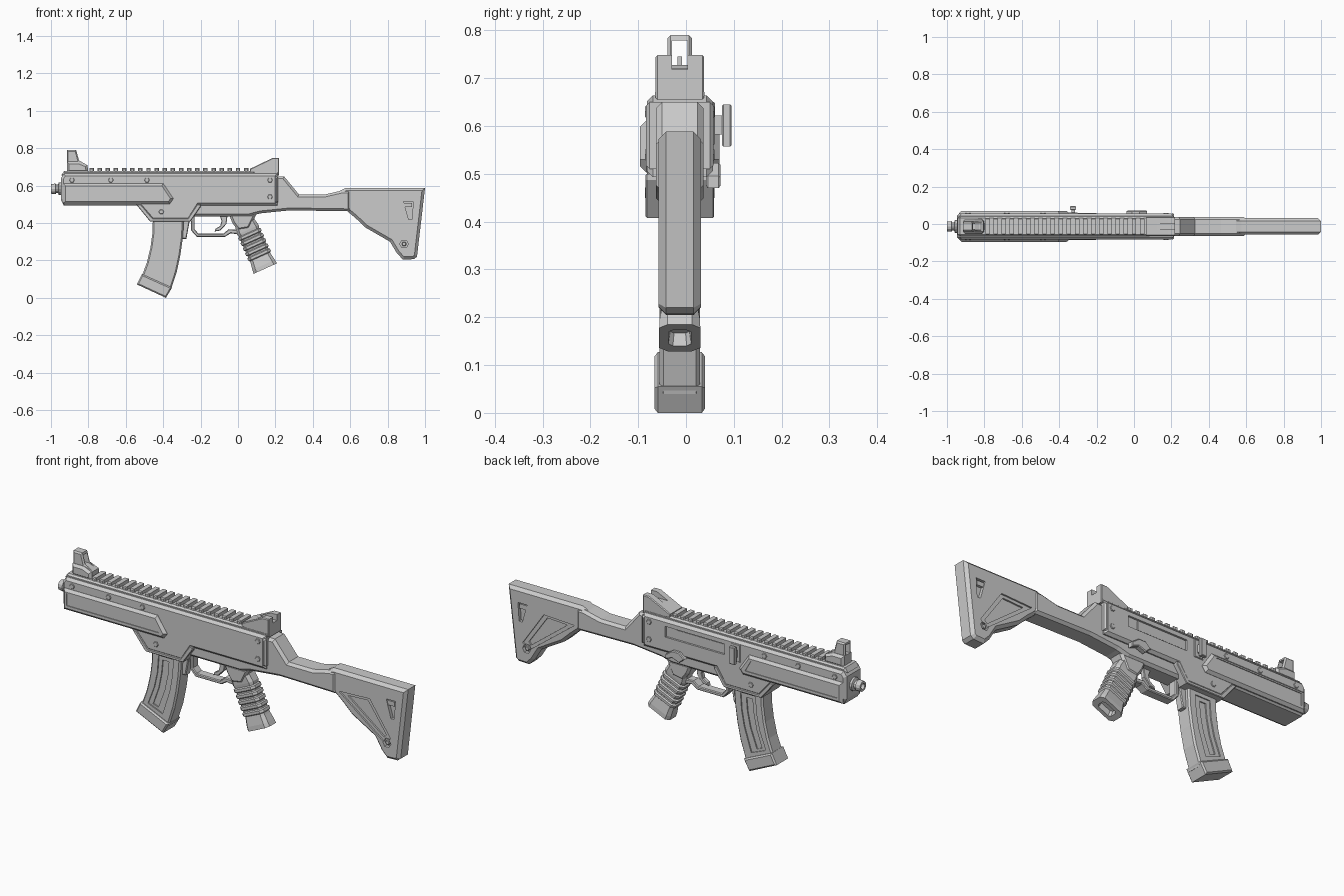
import bpy, bmesh
from math import cos, sin, pi
from mathutils import Vector

C = -0.013  # y of the weapon's centre plane


def finish(name, bm):
    bmesh.ops.recalc_face_normals(bm, faces=bm.faces)
    me = bpy.data.meshes.new(name)
    bm.to_mesh(me)
    bm.free()
    ob = bpy.data.objects.new(name, me)
    bpy.context.collection.objects.link(ob)
    return ob


def plate(name, pts, half=0.0, bevel=0.0, span=None):
    """Extrude an x-z profile along y; chamfer the rims of both caps."""
    y0, y1 = span if span else (-half, half)
    bm = bmesh.new()
    a = [bm.verts.new((x, C + y0, z)) for x, z in pts]
    b = [bm.verts.new((x, C + y1, z)) for x, z in pts]
    caps = [bm.faces.new(a), bm.faces.new(b[::-1])]
    n = len(pts)
    for i in range(n):
        j = (i + 1) % n
        bm.faces.new((a[i], b[i], b[j], a[j]))
    bmesh.ops.recalc_face_normals(bm, faces=bm.faces)
    if bevel:
        edges = list({e for f in caps for e in f.edges})
        bmesh.ops.bevel(bm, geom=edges, offset=bevel, segments=1,
                        profile=0.5, affect='EDGES', clamp_overlap=True)
    return finish(name, bm)


def box(name, x0, x1, y0, y1, z0, z1, bevel=0.0):
    return plate(name, [(x0, z0), (x1, z0), (x1, z1), (x0, z1)], bevel=bevel, span=(y0, y1))


def cut(ob, cutter):
    m = ob.modifiers.new("cut", 'BOOLEAN')
    m.operation, m.solver, m.object = 'DIFFERENCE', 'EXACT', cutter
    bpy.context.view_layer.objects.active = ob
    bpy.ops.object.modifier_apply(modifier=m.name)
    bpy.data.objects.remove(cutter)


def recess(ob, pts, half, depth, sides=(-1, 1)):
    for s in sides:
        span = sorted((s * (half - depth), s * (half + 0.05)))
        cut(ob, plate("cutter", pts, span=span))


def ngon(x, z, r, n=6):
    return [(x + r * cos(2 * pi * i / n), z + r * sin(2 * pi * i / n)) for i in range(n)]


def loft(name, rings):
    bm = bmesh.new()
    loops = [[bm.verts.new(p) for p in ring] for ring in rings]
    n = len(loops[0])
    for a, b in zip(loops, loops[1:]):
        for i in range(n):
            j = (i + 1) % n
            bm.faces.new((a[i], a[j], b[j], b[i]))
    bm.faces.new(loops[0])
    bm.faces.new(loops[-1])
    return finish(name, bm)


# Receiver shell with magazine well
shell = plate("receiver_shell", [(-.947, .525), (-.932, .495), (-.53, .495), (-.46, .414), (-.26, .414),
              (-.21, .493), (.21, .493), (.21, .664), (-.93, .664), (-.947, .64)], .069, .013)
recess(shell, [(-.26, .575), (.08, .575), (.08, .63), (-.26, .63)], .069, .01, (1,))
box("bolt_cover", -.255, .02, .05, .063, .58, .625)

# Handguard side panels
guard = plate("handguard_panels", [(-.935, .503), (-.365, .503), (-.345, .53), (-.40, .612), (-.935, .612)],
              .083, .013)
recess(guard, [(-.91, .53), (-.385, .53), (-.42, .592), (-.91, .592)], .083, .004)
plate("magwell_rim", [(-.545, .5), (-.47, .408), (-.255, .408), (-.2, .487), (-.2, .5), (-.218, .5),
                      (-.268, .424), (-.455, .424), (-.52, .5)], .072, .003)

# Screws on both sides
for i, (x, z) in enumerate([(-.888, .63), (-.68, .63), (-.487, .63), (.171, .63), (.171, .54), (-.41, .46)]):
    plate(f"screw_{i}", ngon(x, z, .014), .073, .002)

# Rear plate of the receiver
box("receiver_end_plate", .195, .215, -.071, .071, .51, .65, .008)

# Barrel with bore, along x
barrel_rings = []
for x, r in [(-.90, .034), (-.958, .034), (-.962, .022), (-.972, .022), (-.975, .028), (-1.0, .026),
             (-1.0, .015), (-.95, .015)]:
    barrel_rings.append([(x, C + r * cos(pi * i / 6), .583 + r * sin(pi * i / 6)) for i in range(12)])
loft("barrel", barrel_rings)

# Top rail and teeth
plate("rail_base", [(-.945, .655), (.22, .655), (.22, .678), (-.93, .678)], .052, .008)
for i in range(21):
    x = -.795 + i * .0435
    box(f"rail_tooth_{i}", x, x + .024, -.045, .045, .67, .694, .005)

# Front sight
plate("front_sight_base", [(-.915, .67), (-.80, .67), (-.805, .71), (-.85, .728), (-.915, .728)], .04, .012)
hood = plate("front_sight_hood", [(-.915, .68), (-.80, .68), (-.81, .712), (-.85, .735), (-.865, .79),
                                  (-.915, .79)], .026, .007)
cut(hood, box("cutter", -1, -.7, -.016, .016, .72, .779))
box("front_sight_post", -.895, -.88, -.005, .005, .70, .745)

# Rear sight
rear = plate("rear_sight", [(.064, .67), (.22, .655), (.22, .748), (.185, .748), (.064, .69)], .051, .004)
cut(rear, box("cutter", .1, .4, -.016, .016, .718, .9))

# Trigger frame running back into the stock arm
plate("frame_and_stock_arm", [(-.25, .52), (-.25, .436), (.06, .436), (.12, .452), (.278, .468), (.60, .463),
      (.60, .575), (.56, .575), (.465, .553), (.326, .553), (.246, .65), (.19, .65), (.19, .52)], .05, .013)

# Shoulder stock with recesses
stock = plate("stock", [(.545, .572), (.575, .588), (1.0, .588), (.957, .22), (.94, .207), (.882, .205),
              (.85, .238), (.813, .3), (.68, .377), (.63, .425), (.585, .463)], .044, .015)
recess(stock, [(.615, .482), (.79, .490), (.91, .315), (.875, .285)], .044, .008)
recess(stock, [(.66, .469), (.775, .475), (.88, .325), (.868, .31)], .036, .008)
recess(stock, [(.885, .515), (.937, .515), (.93, .42), (.912, .42)], .044, .018)
recess(stock, ngon(.888, .288, .023), .044, .018)
plate("stock_pin", ngon(.888, .288, .013), .04, .003)
box("stock_slot_block", .888, .93, -.04, .04, .485, .508)

# Magazine and its base
mag = plate("magazine", [(-.455, .44), (-.457, .35), (-.468, .27), (-.487, .19), (-.52, .10), (-.36, .04),
            (-.327, .14), (-.308, .23), (-.295, .32), (-.288, .44)], .042, .008)
recess(mag, [(-.415, .39), (-.33, .39), (-.337, .3), (-.352, .22), (-.392, .095), (-.475, .128),
             (-.44, .22), (-.422, .3)], .042, .006)
recess(mag, [(-.395, .37), (-.36, .37), (-.366, .3), (-.383, .22), (-.42, .12), (-.45, .13),
             (-.418, .22), (-.402, .3)], .036, .006)
plate("magazine_base", [(-.513, .127), (-.353, .055), (-.385, 0), (-.541, .072)], .053, .007)
plate("magazine_release", [(-.297, .43), (-.255, .43), (-.276, .315), (-.297, .315)], .02, .004)

# Trigger guard and trigger
plate("trigger_guard", [(-.25, .45), (-.25, .36), (-.22, .326), (-.07, .326), (-.04, .345), (.02, .338),
      (.02, .362), (-.05, .367), (-.078, .344), (-.212, .344), (-.232, .367), (-.232, .45)], .024, .004)
plate("trigger", [(-.10, .45), (-.055, .45), (-.062, .395), (-.095, .36), (-.125, .355), (-.12, .37),
                  (-.095, .385), (-.088, .41)], .012, .003)

# Pistol grip: octagonal sections along a slanted axis, with ribs and hollow bottom
top, axis, side = Vector((.012, C, .455)), Vector((.41, 0, -.912)), Vector((.912, 0, .41))


def grip_ring(t, d, w):
    c = top + axis * t
    k = .6
    shape = [(-d, -w * k), (-d * .75, -w), (d * .75, -w), (d, -w * k), (d, w * k), (d * .75, w),
             (-d * .75, w), (-d, w * k)]
    return [c + side * u + Vector((0, v, 0)) for u, v in shape]


stations = [(-.02, .045, .038), (.04, .052, .038), (.10, .063, .036)]
for i in range(5):
    t = .115 + i * .03
    stations += [(t, .059, .034), (t + .005, .066, .040), (t + .018, .066, .040), (t + .023, .059, .034)]
stations += [(.27, .060, .036), (.305, .066, .042), (.327, .068, .043), (.327, .040, .024), (.30, .036, .02)]
loft("pistol_grip", [grip_ring(*s) for s in stations])
plate("grip_shoulder", [(-.05, .45), (.10, .45), (.075, .40), (.06, .37), (.0, .36), (-.03, .40)], .042, .012)

# Charging handle and selector on the +y side
box("charging_stem", -.335, -.315, .05, .09, .582, .622)
box("charging_knob", -.342, -.31, .088, .108, .557, .645, .003)
box("charging_slot_rim", -.35, -.30, .06, .074, .56, .65, .003)
plate("selector_lever", [(-.04, .495), (-.01, .47), (.03, .485), (.07, .47), (.07, .495), (.03, .523),
                         (-.01, .523)], bevel=.004, span=(.055, .085))
